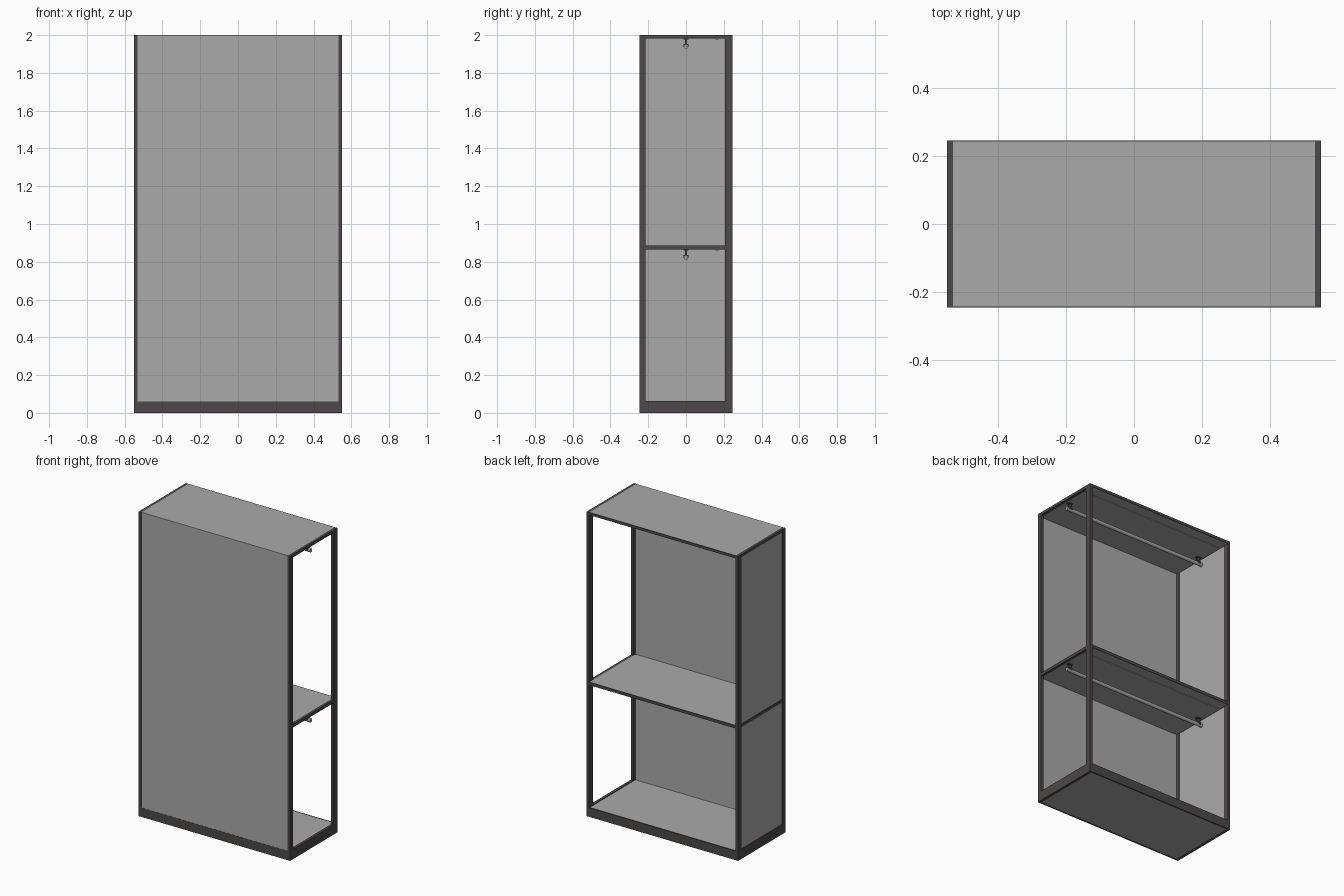
import bpy
from math import pi

cube = bpy.data.objects.get("Cube")
if cube:
    bpy.data.objects.remove(cube, do_unlink=True)


def material(name, colour):
    m = bpy.data.materials.new(name)
    m.use_nodes = True
    m.diffuse_color = colour
    m.node_tree.nodes["Principled BSDF"].inputs["Base Color"].default_value = colour
    return m


PANEL = material("panel grey", (0.40, 0.40, 0.40, 1))
FRAME = material("frame dark brown", (0.073, 0.065, 0.064, 1))


def box(name, x, y, z, mat):
    """Box from (min, max) ranges on each axis."""
    bpy.ops.mesh.primitive_cube_add(size=1, location=[sum(r) / 2 for r in (x, y, z)])
    ob = bpy.context.object
    ob.name = name
    ob.scale = [r[1] - r[0] for r in (x, y, z)]
    bpy.ops.object.transform_apply(location=False, rotation=False, scale=True)
    ob.data.materials.append(mat)
    return ob


def side_range(s, inner, outer):
    return tuple(sorted((s * inner, s * outer)))


W, D, H = 0.55, 0.245, 2.0      # half width, half depth, height
IN = 0.532                      # inner face of the side frames
FY, BY = -0.214, 0.207          # front and back limits of the side openings
BASE = 0.06
LEVELS = {"middle": (0.865, 0.885), "top": (1.982, H)}

# Side frames: posts, rails and plinth ends
for s, side in ((1, "left"), (-1, "right")):
    xr = side_range(s, IN, W)
    box(f"{side}_front_post", xr, (-D, FY), (0, H), FRAME)
    box(f"{side}_back_post", xr, (BY, D), (0, H), FRAME)
    box(f"{side}_plinth", xr, (FY, BY), (0, BASE + 0.004), FRAME)
    for level, z in LEVELS.items():
        box(f"{side}_{level}_rail", xr, (FY, BY), z, FRAME)

# Plinth front and back, with floor and underside panels
box("plinth_front", (-IN, IN), (-D, -0.235), (0, BASE), FRAME)
box("plinth_back", (-IN, IN), (0.235, D), (0, BASE), FRAME)
box("floor_panel", (-IN, IN), (-0.235, 0.235), (0.045, BASE), PANEL)
box("underside_panel", (-IN, IN), (-0.235, 0.235), (0.001, 0.012), PANEL)

# Front panel and closed right side
box("front_panel", (-IN, IN), (-0.244, -0.235), (BASE, H), PANEL)
for part, z in (("lower", (BASE + 0.004, 0.865)), ("upper", (0.885, 1.982))):
    box(f"right_{part}_panel", (-0.547, -0.535), (FY, BY), z, PANEL)

# Shelf and top, each with an edge strip, light strip and hanging rod
for level, (z0, z1) in LEVELS.items():
    box(f"{level}_shelf", (-IN, IN), (-0.235, 0.242), (z0, z1), PANEL)
    box(f"{level}_back_edge", (-IN, IN), (0.242, D), (z0, z1), FRAME)
    box(f"{level}_light_strip", (-IN, IN), (0.155, 0.172), (z0 - 0.004, z0), PANEL)
    rod_z = z0 - 0.042
    bpy.ops.mesh.primitive_cylinder_add(vertices=24, radius=0.012, depth=2 * 0.53,
                                        location=(0, 0, rod_z), rotation=(0, pi / 2, 0))
    rod = bpy.context.object
    rod.name = f"{level}_hanging_rod"
    rod.data.materials.append(PANEL)
    bpy.ops.object.shade_smooth_by_angle()
    for s, side in ((1, "left"), (-1, "right")):
        xr = side_range(s, 0.495, 0.515)
        box(f"{level}_{side}_rod_stem", xr, (-0.004, 0.004), (rod_z + 0.008, z0), FRAME)
        box(f"{level}_{side}_rod_mount", side_range(s, 0.488, 0.522),
            (-0.012, 0.012), (z0 - 0.004, z0), FRAME)
        box(f"{level}_{side}_rod_clip", xr, (-0.013, 0.013), (rod_z - 0.002, rod_z + 0.013), FRAME)
